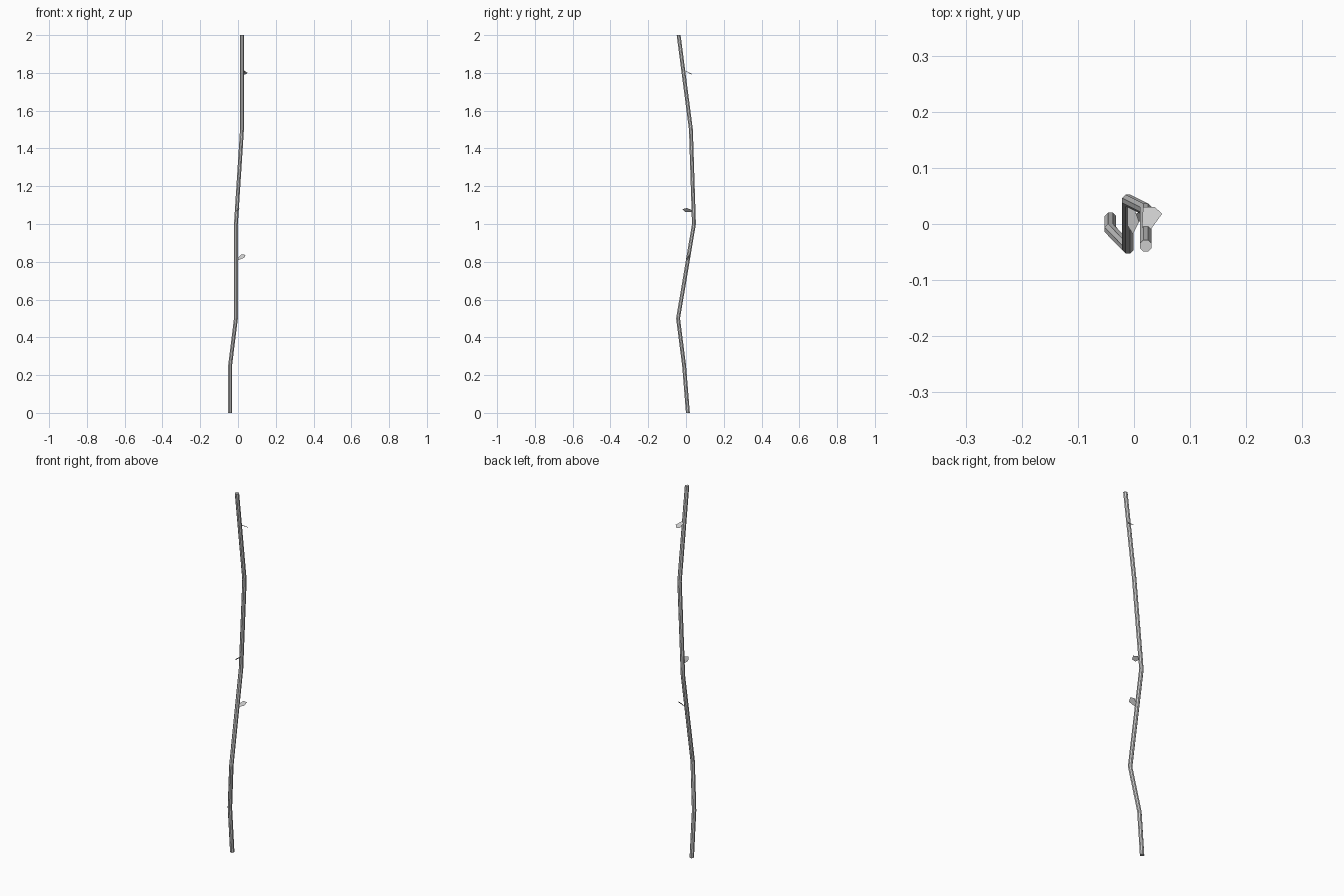
import bpy, math

if "Cube" in bpy.data.objects:
    bpy.data.objects.remove(bpy.data.objects["Cube"])


def add_mesh(name, verts, faces):
    mesh = bpy.data.meshes.new(name)
    mesh.from_pydata(verts, [], faces)
    mesh.update()
    ob = bpy.data.objects.new(name, mesh)
    bpy.context.collection.objects.link(ob)
    return ob


# Crooked stalk: horizontal rings swept along a bent path
SIDES, RADIUS = 8, 0.0112
path = [(-0.042, 0.01, 0), (-0.042, -0.01, 0.25), (-0.011, -0.042, 0.5),
        (-0.011, 0.042, 1.0), (0.021, 0.026, 1.5), (0.021, -0.039, 2.0)]
verts, faces = [], []
for x, y, z in path:
    for i in range(SIDES):
        a = 2 * math.pi * (i + 0.5) / SIDES
        verts.append((x + RADIUS * math.cos(a), y + RADIUS * math.sin(a), z))
for r in range(len(path) - 1):
    for i in range(SIDES):
        j = (i + 1) % SIDES
        b = r * SIDES
        faces.append((b + i, b + j, b + SIDES + j, b + SIDES + i))
faces.append(tuple(reversed(range(SIDES))))
faces.append(tuple(range(len(verts) - SIDES, len(verts))))
add_mesh("stalk", verts, faces)


# Flat pentagonal leaf buds: narrow base, two shoulders and a tip
def leaf(name, base, left, tip, right):
    b1 = [b + (l - r) * 0.2 for b, l, r in zip(base, left, right)]
    b2 = [b - (l - r) * 0.2 for b, l, r in zip(base, left, right)]
    add_mesh(name, [b1, b2, right, tip, left], [(0, 1, 2, 3, 4)])


leaf("lower_leaf", (-0.008, 0.009, 0.81), (0.018, 0.024, 0.838),
     (0.04, 0.02, 0.837), (0.034, 0.003, 0.822))
leaf("middle_leaf", (-0.007, 0.036, 1.067), (0.009, 0.004, 1.085),
     (-0.002, -0.018, 1.078), (-0.012, -0.002, 1.063))
leaf("upper_leaf", (0.021, -0.01, 1.815), (0.016, 0.03, 1.795),
     (0.0375, 0.03, 1.79), (0.05, 0.018, 1.8))
